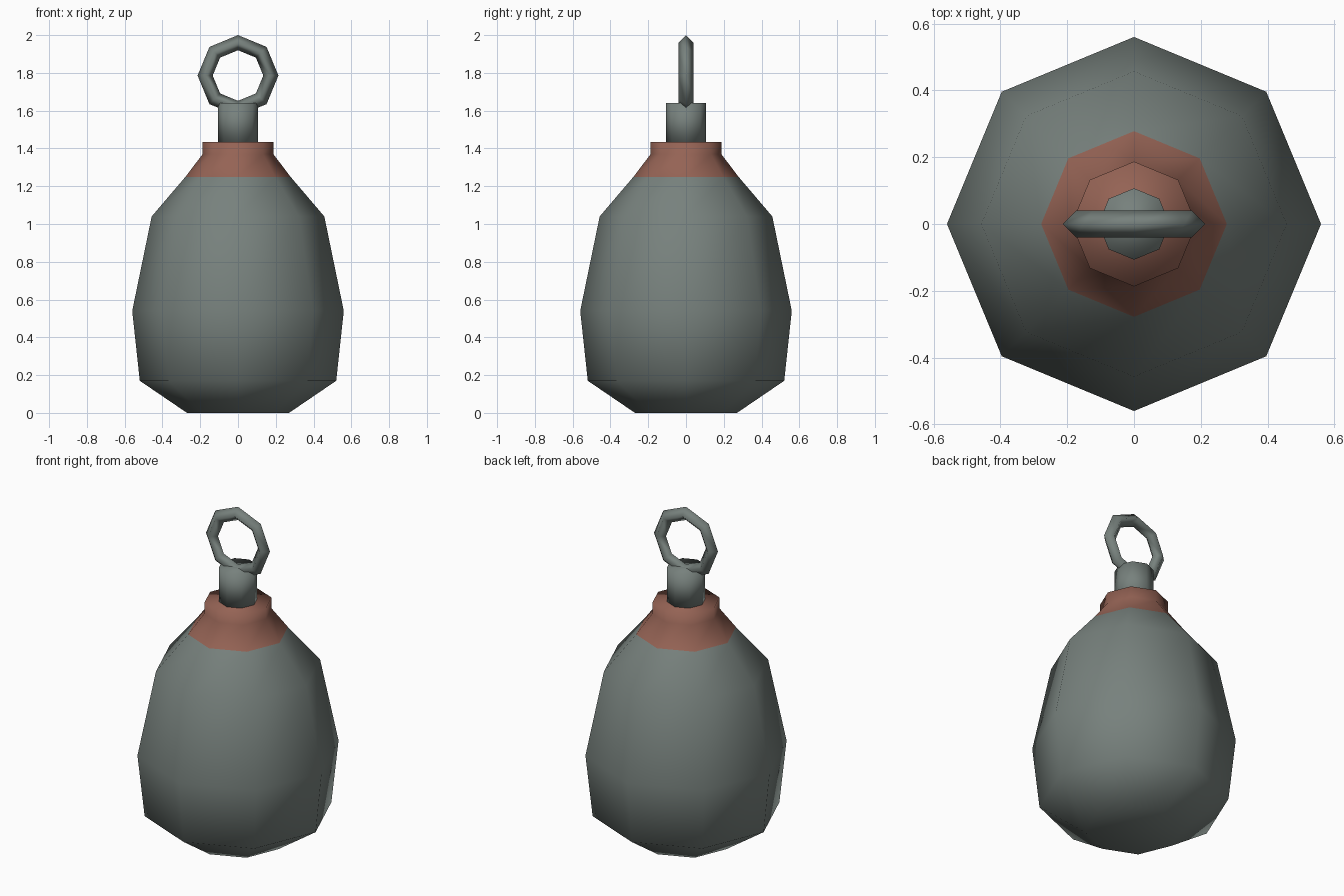
import bpy
import bmesh
from math import cos, sin, pi

SIDES = 8
COLLAR_Z = 1.25

cube = bpy.data.objects.get("Cube")
if cube:
    bpy.data.objects.remove(cube, do_unlink=True)


def make_material(name, rgb):
    mat = bpy.data.materials.new(name)
    mat.use_nodes = True
    mat.diffuse_color = (*rgb, 1)
    mat.node_tree.nodes["Principled BSDF"].inputs["Base Color"].default_value = (*rgb, 1)
    return mat


def lathe(name, profile, materials, pick=lambda z: 0):
    """Closed, smooth, eight-sided solid from (radius, height) pairs."""
    bm = bmesh.new()
    rings = []
    for r, z in profile:
        angles = [2 * pi * i / SIDES for i in range(SIDES)]
        rings.append([bm.verts.new((r * cos(a), r * sin(a), z)) for a in angles])
    for low, high in zip(rings, rings[1:]):
        for i in range(SIDES):
            j = (i + 1) % SIDES
            bm.faces.new((low[i], low[j], high[j], high[i]))
    bm.faces.new(rings[0][::-1])
    bm.faces.new(rings[-1])
    for face in bm.faces:
        face.smooth = True
        face.material_index = pick(face.calc_center_median().z)
    mesh = bpy.data.meshes.new(name)
    bm.to_mesh(mesh)
    bm.free()
    for mat in materials:
        mesh.materials.append(mat)
    obj = bpy.data.objects.new(name, mesh)
    bpy.context.collection.objects.link(obj)
    return obj


grey = make_material("iron_grey", (0.185, 0.22, 0.205))
rust = make_material("rust_red", (0.30, 0.125, 0.09))

# Weighted body with a painted collar at the top
body_profile = [(0.27, 0), (0.52, 0.17), (0.56, 0.54), (0.457, 1.04),
                (0.278, COLLAR_Z), (0.187, 1.37), (0.187, 1.435)]
lathe("body", body_profile, [grey, rust], lambda z: int(z > COLLAR_Z))

# Neck post that carries the ring
lathe("neck", [(0.107, 1.43), (0.107, 1.64)], [grey])

# Lifting ring, standing upright across the neck
bpy.ops.mesh.primitive_torus_add(major_segments=SIDES, minor_segments=4,
                                 major_radius=0.174, minor_radius=0.04,
                                 location=(0, 0, 1.786), rotation=(pi / 2, 0, 0))
ring = bpy.context.object
ring.name = "lifting_ring"
ring.data.materials.append(grey)
bpy.ops.object.shade_smooth()
